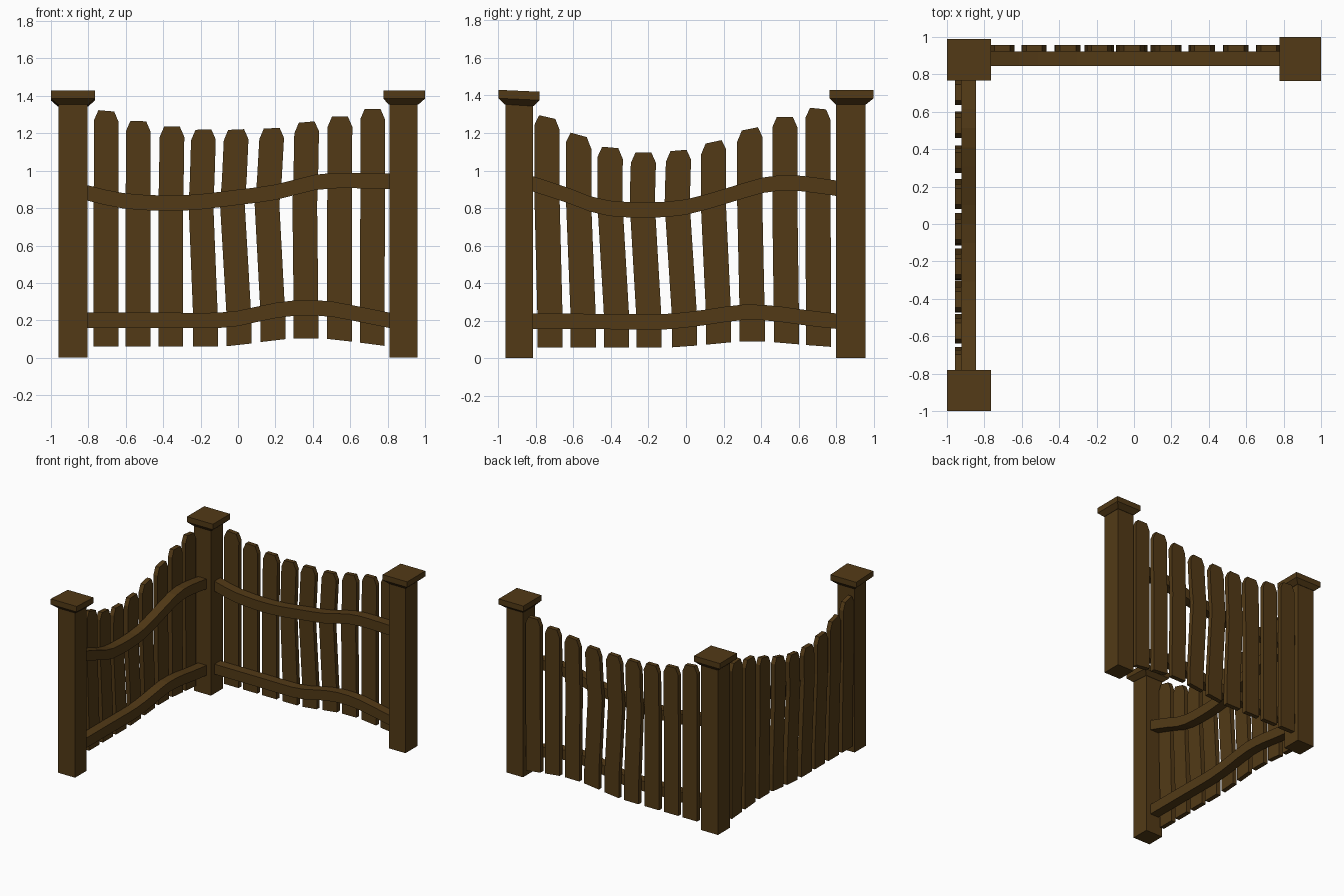
import bpy
from mathutils import Vector

if "Cube" in bpy.data.objects:
    bpy.data.objects.remove(bpy.data.objects["Cube"])

wood = bpy.data.materials.new("dark_wood")
wood.diffuse_color = (0.085, 0.042, 0.008, 1)
wood.use_nodes = True
wood.node_tree.nodes["Principled BSDF"].inputs["Base Color"].default_value = wood.diffuse_color


def sweep(name, rings):
    """Closed solid through a stack of four-cornered rings."""
    verts = [v for r in rings for v in r]
    n = len(rings)
    faces = [(3, 2, 1, 0), tuple(4 * (n - 1) + i for i in range(4))]
    for k in range(n - 1):
        for i in range(4):
            j = (i + 1) % 4
            faces.append((4 * k + i, 4 * k + j, 4 * k + 4 + j, 4 * k + 4 + i))
    me = bpy.data.meshes.new(name)
    me.from_pydata(verts, [], faces)
    me.materials.append(wood)
    # flip if the winding came out inside-out
    vol = 0
    for p in me.polygons:
        vol += (p.center - Vector(verts[0])).dot(p.normal) * p.area
    if vol < 0:
        me.flip_normals()
    ob = bpy.data.objects.new(name, me)
    bpy.context.collection.objects.link(ob)
    return ob


def curve(pts):
    """Smooth interpolating function through (u, z) points."""
    def slope(i):
        a, b = pts[max(i - 1, 0)], pts[min(i + 1, len(pts) - 1)]
        return (b[1] - a[1]) / (b[0] - a[0])

    def f(u):
        u = min(max(u, pts[0][0]), pts[-1][0])
        i = 0
        while i < len(pts) - 2 and u > pts[i + 1][0]:
            i += 1
        (x0, z0), (x1, z1) = pts[i], pts[i + 1]
        h = x1 - x0
        t = (u - x0) / h
        return (z0 * (2 * t**3 - 3 * t**2 + 1) + slope(i) * h * (t**3 - 2 * t**2 + t)
                + z1 * (3 * t**2 - 2 * t**3) + slope(i + 1) * h * (t**3 - t**2))
    return f


def post(name, x0, x1, y0, y1, cap, tilt=0):
    def ring(a, b, c, d, z, t=0):
        return [(a, c, z), (b, c, z), (b, d, z - t), (a, d, z - t)]
    sweep(name, [ring(x0, x1, y0, y1, 0), ring(x0, x1, y0, y1, 1.37)])
    # flared cap with a flat slab on top
    sweep(name + "_cap", [ring(x0 - .003, x1 + .003, y0 - .003, y1 + .003, 1.353, tilt),
                          ring(*cap, 1.385, tilt), ring(*cap, 1.43, tilt)])


def panel(name, place, upper, lower, pickets, tilt, half):
    # wavy rails
    for label, f in (("upper", upper), ("lower", lower)):
        rings = []
        for k in range(17):
            u = -0.82 + 1.64 * k / 16
            z = f(u)
            rings.append([place(u, .845, z - .041), place(u, .922, z - .041),
                          place(u, .922, z + .041), place(u, .845, z + .041)])
        sweep(f"{name}_{label}_rail", rings)
    # warped pickets with clipped tops
    for n, (cb, cm, ct, top) in enumerate(pickets):
        s = tilt * (upper(cm + .03) - upper(cm - .03)) / .06
        foot = lambda u: .06 + .65 * (lower(u) - .2)
        rows = [(cb, half, foot(cb - half), foot(cb + half)),
                (cb, half, .22, .22),
                ((cb + cm) / 2, half, .52, .52),
                (cm, half, .82, .82),
                ((cm + ct) / 2, half, .95, .95),
                (ct, half, top - .055 - s * half, top - .055 + s * half),
                (ct, half * .64, top - s * half * .64, top + s * half * .64)]
        sweep(f"{name}_picket_{n + 1}",
              [[place(c - w, .921, zl), place(c + w, .921, zr),
                place(c + w, .958, zr), place(c - w, .958, zl)] for c, w, zl, zr in rows])


# posts
post("corner_post", -.96, -.805, .80, .957, (-1, -.765, .767, .99))
post("right_post", .81, .96, .80, .957, (.777, 1, .765, 1))
post("front_post", -.96, -.805, -.963, -.815, (-1, -.765, -1, -.78), .01)

# back panel, running along x
panel("back", lambda u, d, z: (u, d, z),
      curve([(-.82, .885), (-.62, .84), (-.3, .827), (0, .858), (.2, .885), (.45, .943), (.82, .943)]),
      curve([(-.82, .2), (-.4, .2), (-.1, .2), (0, .21), (.2, .253), (.35, .268), (.5, .26), (.65, .232), (.82, .198)]),
      [(-.706, -.706, -.704, 1.32), (-.535, -.535, -.533, 1.265), (-.36, -.36, -.353, 1.235),
       (-.174, -.198, -.185, 1.22), (.005, -.03, -.01, 1.22), (.187, .155, .18, 1.227),
       (.364, .357, .367, 1.26), (.543, .543, .545, 1.29), (.717, .72, .72, 1.33)], .35, .066)

# left panel, running along y
panel("left", lambda u, d, z: (-d, u, z),
      curve([(-.82, .93), (-.65, .875), (-.45, .805), (-.2, .79), (0, .805), (.2, .86), (.45, .93), (.6, .932), (.82, .903)]),
      curve([(-.82, .197), (-.4, .195), (-.1, .195), (.05, .21), (.3, .244), (.45, .24), (.65, .214), (.82, .195)]),
      [(-.725, -.74, -.74, 1.285), (-.548, -.572, -.572, 1.19), (-.37, -.405, -.404, 1.123),
       (-.198, -.233, -.227, 1.095), (-.008, -.047, -.04, 1.107), (.174, .146, .147, 1.153),
       (.353, .34, .34, 1.222), (.535, .527, .527, 1.285), (.706, .704, .704, 1.33)], .7, .067)
